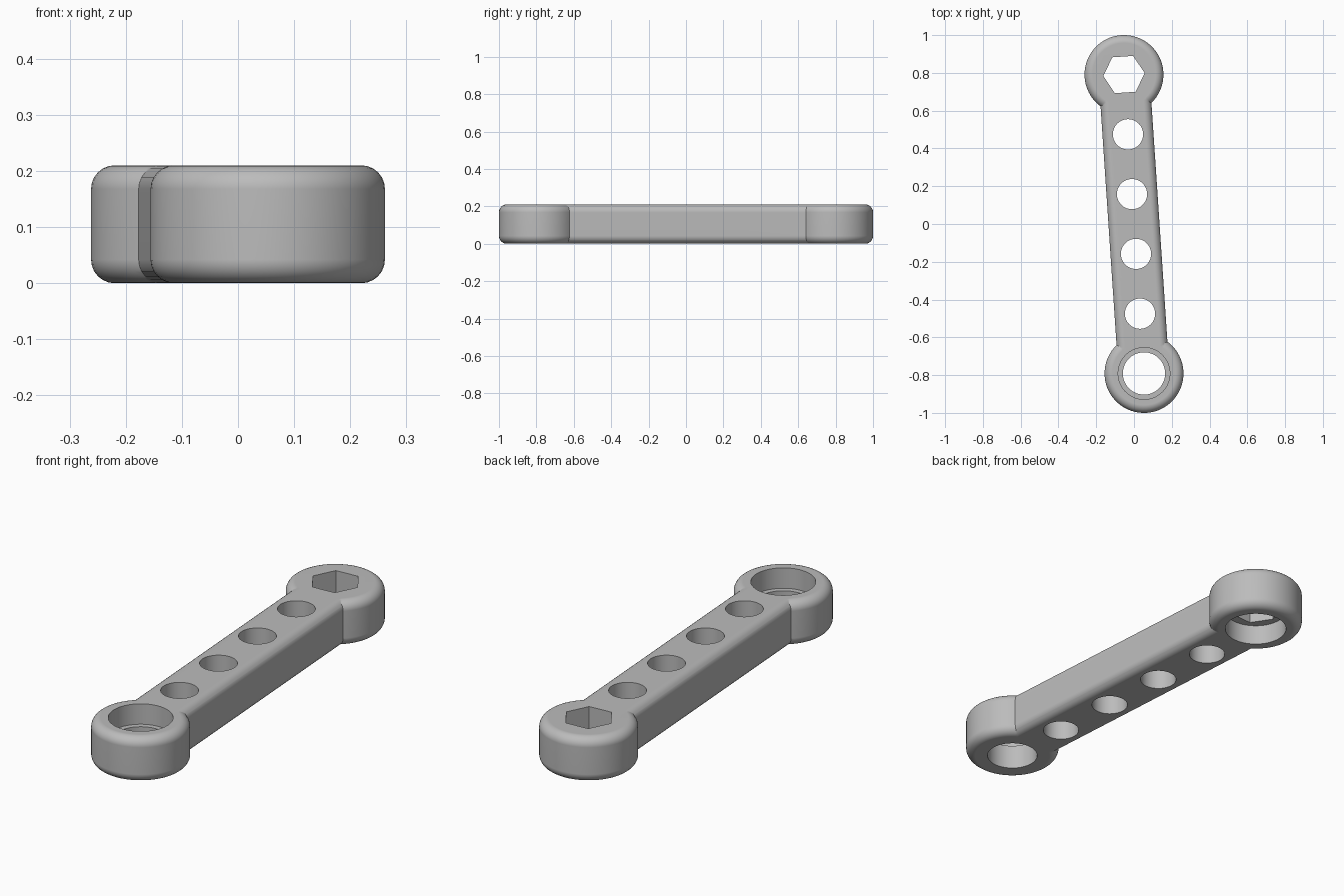
import bpy
import bmesh
import math
from mathutils import Matrix, Vector

if "Cube" in bpy.data.objects:
    bpy.data.objects.remove(bpy.data.objects["Cube"], do_unlink=True)

HEIGHT = 0.21
FILLET = 0.042
HEAD_RADIUS = 0.209
ARM_WIDTH = 0.27
REACH = 0.793                      # centre of the arm to centre of each head
LEDGE = 0.095                      # depth of the round recesses
TILT = Matrix.Rotation(math.atan2(0.053, 0.791), 4, "Z")

steel = bpy.data.materials.new("grey metal")
steel.use_nodes = True
grey = (0.5, 0.5, 0.5, 1)
steel.diffuse_color = grey
steel.node_tree.nodes["Principled BSDF"].inputs["Base Color"].default_value = grey


def finish(name, bm):
    bmesh.ops.transform(bm, matrix=TILT, verts=bm.verts)
    bmesh.ops.recalc_face_normals(bm, faces=bm.faces)
    mesh = bpy.data.meshes.new(name)
    bm.to_mesh(mesh)
    bm.free()
    mesh.materials.append(steel)
    obj = bpy.data.objects.new(name, mesh)
    bpy.context.collection.objects.link(obj)
    return obj


def round_edges(bm, edges):
    bmesh.ops.bevel(bm, geom=edges, offset=FILLET, segments=6,
                    profile=0.5, affect="EDGES")


def prism(name, y, radius, bottom, top, sides=64, rounded=False):
    bm = bmesh.new()
    spot = Matrix.Translation((0, y, (bottom + top) / 2))
    bmesh.ops.create_cone(bm, cap_ends=True, segments=sides, radius1=radius,
                          radius2=radius, depth=top - bottom, matrix=spot)
    if sides == 6:
        # corners point across the arm
        angle = max(v.co.x for v in bm.verts)
        if angle < radius * 0.99:
            bmesh.ops.rotate(bm, verts=bm.verts, cent=Vector((0, y, 0)),
                             matrix=Matrix.Rotation(math.pi / 6, 3, "Z"))
    if rounded:
        round_edges(bm, [e for e in bm.edges
                         if abs(e.verts[0].co.z - e.verts[1].co.z) < 1e-4])
    return finish(name, bm)


def combine(target, tool, operation):
    mod = target.modifiers.new(operation.lower(), "BOOLEAN")
    mod.operation = operation
    mod.solver = "EXACT"
    mod.object = tool
    tool.hide_render = True
    bpy.context.view_layer.objects.active = target
    bpy.ops.object.modifier_apply(modifier=mod.name)
    bpy.data.objects.remove(tool, do_unlink=True)


# Arm with long edges rounded
bm = bmesh.new()
bmesh.ops.create_cube(bm, size=1)
bmesh.ops.scale(bm, vec=(ARM_WIDTH, 1.4, HEIGHT), verts=bm.verts)
bmesh.ops.translate(bm, vec=(0, 0, HEIGHT / 2), verts=bm.verts)
round_edges(bm, [e for e in bm.edges
                 if abs(e.verts[0].co.y - e.verts[1].co.y) > 1])
wrench = finish("wrench_body", bm)

# Round heads at both ends
for y in (-REACH, REACH):
    combine(wrench, prism("head", y, HEAD_RADIUS, 0, HEIGHT, rounded=True), "UNION")

# Row of holes through the arm
for step in (-0.6, -0.2, 0.2, 0.6):
    combine(wrench, prism("arm_hole", step * REACH, 0.08, -0.1, 0.3), "DIFFERENCE")

# Front head: stepped round bore, wide from above
combine(wrench, prism("front_bore", -REACH, 0.112, -0.1, 0.3), "DIFFERENCE")
combine(wrench, prism("front_recess", -REACH, 0.137, HEIGHT - LEDGE, 0.3), "DIFFERENCE")

# Back head: six-sided socket, round recess from below
combine(wrench, prism("hex_socket", REACH, 0.11, -0.1, 0.3, sides=6), "DIFFERENCE")
combine(wrench, prism("back_recess", REACH, 0.137, -0.1, LEDGE), "DIFFERENCE")

# Smooth curves with crisp rims
bpy.ops.object.select_all(action="DESELECT")
wrench.select_set(True)
bpy.context.view_layer.objects.active = wrench
bpy.ops.object.shade_smooth_by_angle(angle=math.radians(30))
weighted = wrench.modifiers.new("weighted_normals", "WEIGHTED_NORMAL")
weighted.keep_sharp = True
